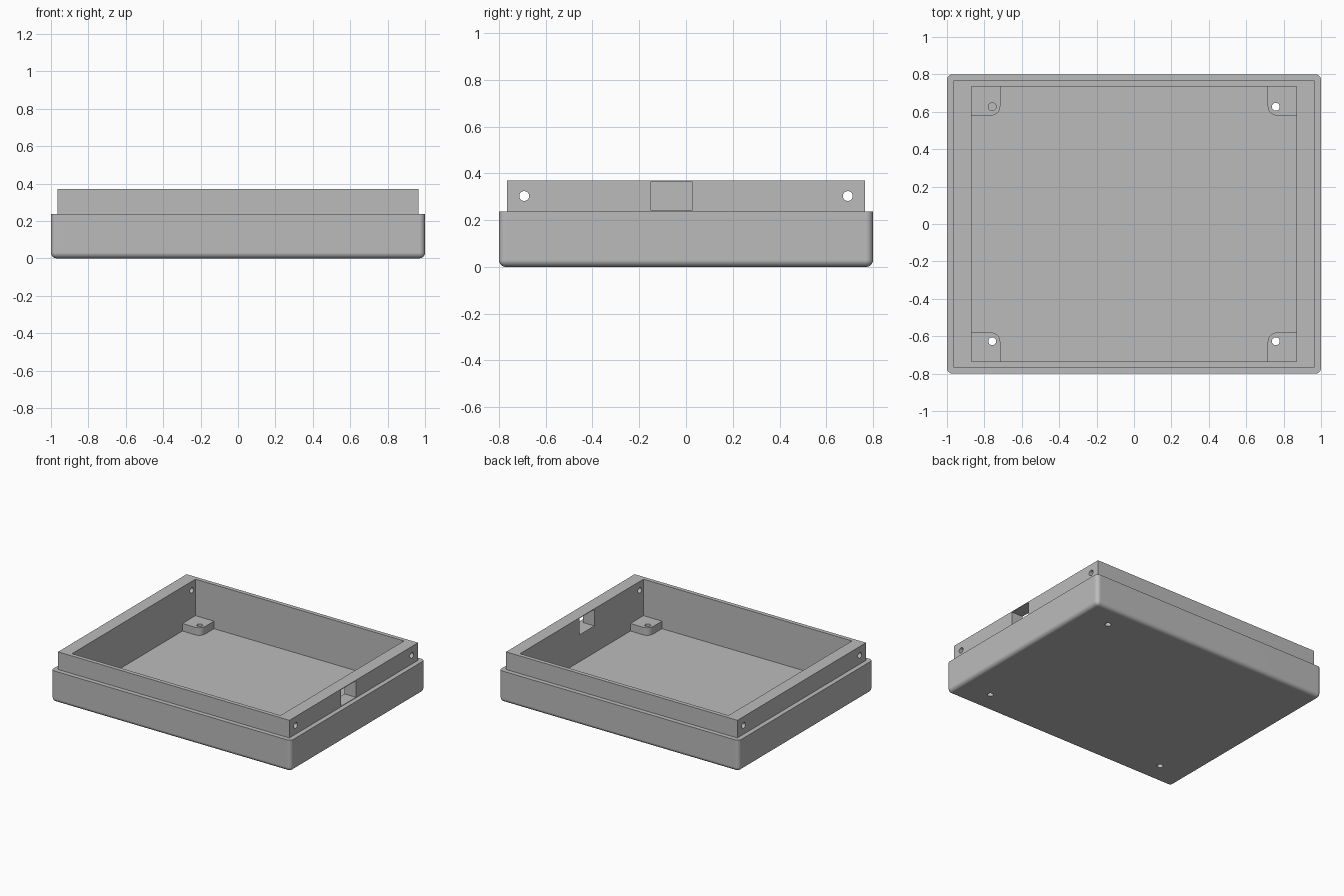
import bpy, bmesh, math
from mathutils import Matrix, Vector

cube = bpy.data.objects.get("Cube")
if cube:
    bpy.data.objects.remove(cube, do_unlink=True)

grey = bpy.data.materials.new("plain grey")
grey.use_nodes = True
colour = (0.5, 0.5, 0.5, 1)
grey.diffuse_color = colour
grey.node_tree.nodes["Principled BSDF"].inputs["Base Color"].default_value = colour

LEDGE, TOP, FLOOR, POST_TOP = 0.237, 0.37, 0.038, 0.095


def finish(bm, name):
    bmesh.ops.recalc_face_normals(bm, faces=bm.faces)
    mesh = bpy.data.meshes.new(name)
    bm.to_mesh(mesh)
    bm.free()
    mesh.materials.append(grey)
    ob = bpy.data.objects.new(name, mesh)
    bpy.context.collection.objects.link(ob)
    return ob


def box(name, low, high, round_edge=None, radius=0.03):
    """Box between two corners; edges picked by round_edge are rounded."""
    low, high = Vector(low), Vector(high)
    bm = bmesh.new()
    bmesh.ops.create_cube(bm, size=1)
    for v in bm.verts:
        v.co = (low + high) / 2 + v.co * (high - low)
    if round_edge:
        picked = [e for e in bm.edges if round_edge(*(v.co for v in e.verts))]
        bmesh.ops.bevel(bm, geom=picked, offset=radius, segments=8,
                        profile=0.5, affect='EDGES')
    return finish(bm, name)


def rod(name, centre, length, axis, radius=0.021):
    bm = bmesh.new()
    bmesh.ops.create_cone(bm, cap_ends=True, segments=32, radius1=radius,
                          radius2=radius, depth=length)
    if axis == 'X':
        bm.transform(Matrix.Rotation(math.pi / 2, 4, 'Y'))
    bm.transform(Matrix.Translation(centre))
    return finish(bm, name)


def combine(target, tool, operation):
    mod = target.modifiers.new(tool.name, 'BOOLEAN')
    mod.operation, mod.solver, mod.object = operation, 'EXACT', tool
    bpy.context.view_layer.objects.active = target
    bpy.ops.object.modifier_apply(modifier=mod.name)
    bpy.data.objects.remove(tool, do_unlink=True)


# Outer tray: upright and bottom edges rounded, top rim sharp
def tray_edge(a, b):
    return abs(a.z - b.z) > 0.1 or max(a.z, b.z) < 0.01


tray = box("case_tray", (-1, -0.8, 0), (1, 0.8, LEDGE), tray_edge)

# Stepped lip and the hollow inside
combine(tray, box("lip", (-0.965, -0.766, 0.1), (0.965, 0.766, TOP)), 'UNION')
combine(tray, box("hollow", (-0.87, -0.735, FLOOR), (0.87, 0.735, 0.6)), 'DIFFERENCE')

# Corner posts, rounded on the edge facing the middle
for sx in (-1, 1):
    for sy in (-1, 1):
        xs = sorted((sx * 0.715, sx * 0.89))
        ys = sorted((sy * 0.58, sy * 0.75))

        def inner_edge(a, b):
            return all(abs(v.x) < 0.8 and abs(v.y) < 0.65 for v in (a, b))

        post = box("post", (xs[0], ys[0], FLOOR - 0.02), (xs[1], ys[1], POST_TOP),
                   inner_edge, 0.05)
        combine(tray, post, 'UNION')

# Screw holes: three go through the floor, one is blind
for sx in (-1, 1):
    for sy in (-1, 1):
        bottom = FLOOR if (sx < 0 and sy > 0) else -0.1
        length = 0.2 - bottom
        hole = rod("screw_hole", (sx * 0.758, sy * 0.627, bottom + length / 2), length, 'Z')
        combine(tray, hole, 'DIFFERENCE')

# Side pin holes through both end walls
for sy in (-1, 1):
    combine(tray, rod("pin_hole", (0, sy * 0.692, 0.303), 2.4, 'X'), 'DIFFERENCE')

# Port window in one end wall
combine(tray, box("port", (0.8, -0.15, 0.241), (1.1, 0.026, 0.365)), 'DIFFERENCE')

# Smooth rounds with flat panels
bpy.ops.object.select_all(action='DESELECT')
tray.select_set(True)
bpy.context.view_layer.objects.active = tray
bpy.ops.object.shade_smooth_by_angle(angle=math.radians(30))
weighted = tray.modifiers.new("flat panels", 'WEIGHTED_NORMAL')
weighted.keep_sharp = True
